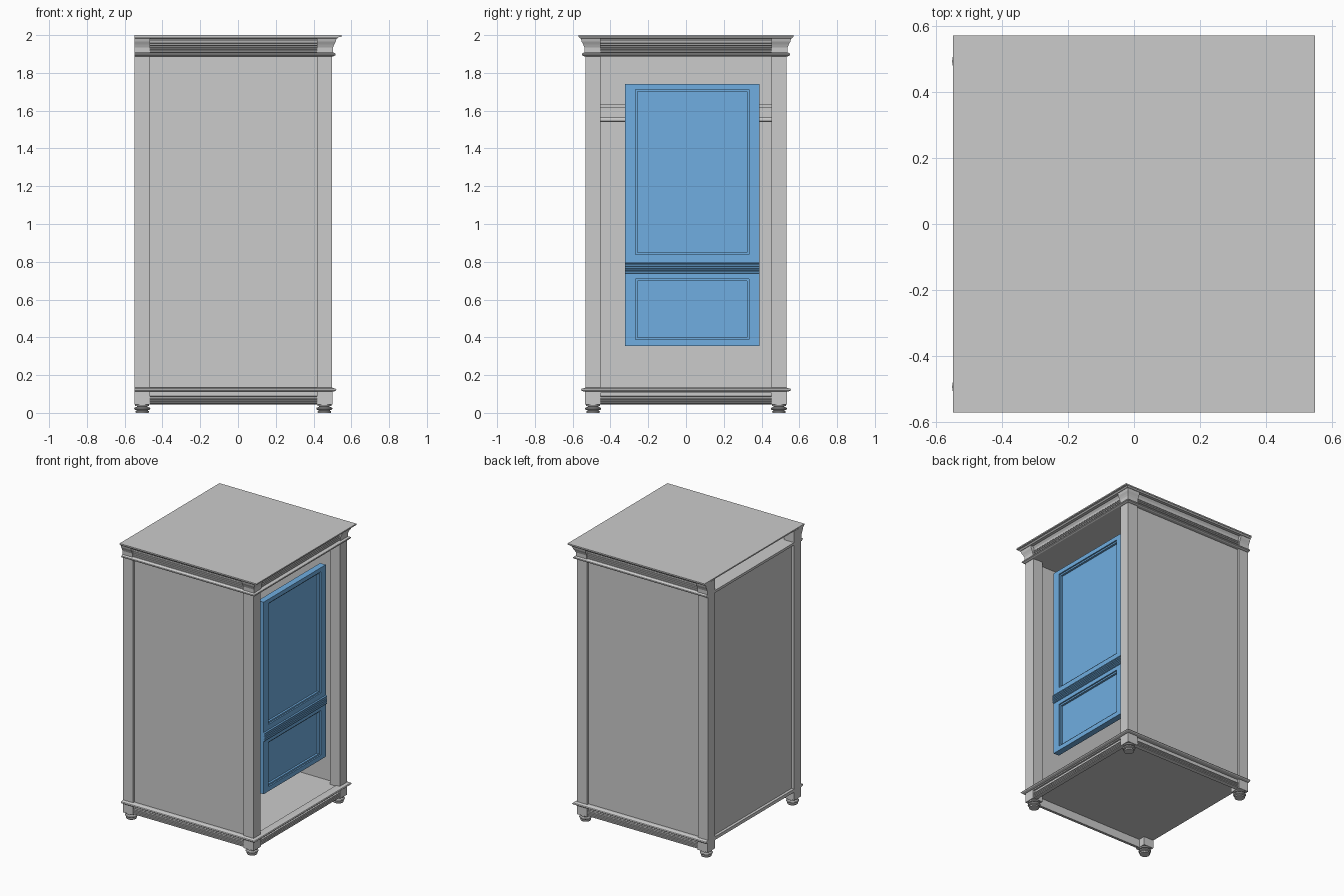
import bpy, bmesh, math

if "Cube" in bpy.data.objects:
    bpy.data.objects.remove(bpy.data.objects["Cube"])

XB, XF, Y = -0.547, 0.497, 0.532      # open back edge, post front, post side
POST = 0.08

def make(name, verts, faces, mat=None):
    me = bpy.data.meshes.new(name)
    bm = bmesh.new()
    vs = [bm.verts.new(v) for v in verts]
    for f in faces:
        bm.faces.new([vs[i] for i in f])
    bmesh.ops.recalc_face_normals(bm, faces=bm.faces)
    bm.to_mesh(me)
    bm.free()
    ob = bpy.data.objects.new(name, me)
    bpy.context.collection.objects.link(ob)
    if mat:
        me.materials.append(mat)
    return ob

def loft(name, levels, mat=None):
    """Stack of rectangles (z, x0, x1, y0, y1)."""
    verts = [p for z, x0, x1, y0, y1 in levels
             for p in ((x0, y0, z), (x1, y0, z), (x1, y1, z), (x0, y1, z))]
    n = len(levels)
    faces = [(0, 1, 2, 3), tuple(range(4 * n - 4, 4 * n))]
    for k in range(n - 1):
        for i in range(4):
            j = (i + 1) % 4
            faces.append((4*k + i, 4*k + j, 4*k + 4 + j, 4*k + 4 + i))
    return make(name, verts, faces, mat)

def box(name, x0, x1, y0, y1, z0, z1, mat=None):
    return loft(name, [(z0, x0, x1, y0, y1), (z1, x0, x1, y0, y1)], mat)

def u_mould(name, profile):
    """Mitred moulding round side, front and side; profile is (offset, z)."""
    n = len(profile)
    verts = []
    for xi, s in ((0, -1), (1, -1), (1, 1), (0, 1)):
        verts += [(XF + o if xi else XB, s * (Y + o), z) for o, z in profile]
    faces = [tuple(range(n)), tuple(range(3 * n, 4 * n))]
    for k in range(3):
        for i in range(n):
            j = (i + 1) % n
            faces.append((k*n + i, k*n + j, k*n + n + j, k*n + n + i))
    return make(name, verts, faces)

def reeds(z0, z1, count, o0, o1):
    """Outer profile of stacked reeds with narrow grooves."""
    h = (z1 - z0) / count
    pts = []
    for k in range(count):
        z = z0 + k * h
        pts += [(o0, z), (o1, z + .2*h), (o1, z + .8*h)]
    return pts + [(o0, z1)]

# Posts, corner blocks and turned feet
foot = [(0, 0), (.034, 0), (.036, .008), (.027, .013), (.040, .017), (.043, .023),
        (.040, .028), (.028, .032), (.028, .035), (.037, .037), (.037, .047), (0, .047)]
for s, side in ((-1, "left"), (1, "right")):
    for back in (False, True):
        tag = side + ("_back" if back else "_front")
        x0, x1 = (XB, XB + POST) if back else (XF - POST, XF)
        def rect(z, o):
            a, b = sorted((s * (Y - POST), s * (Y + o)))
            return (z, x0, x1 if back else x1 + o, a, b)
        loft("post_" + tag, [rect(.045, 0), rect(1.91, 0)])
        loft("cornice_block_" + tag, [rect(1.905, .005), rect(1.935, .006),
             rect(1.95, .012), rect(1.965, .02), rect(1.98, .024), rect(1.99, .024)])
        loft("base_block_" + tag, [rect(.045, .002), rect(.118, .002)])
        cx, cy, N = (x0 + x1) / 2, s * (Y - POST / 2), 24
        verts = [(cx + r * math.cos(2*math.pi*i/N), cy + r * math.sin(2*math.pi*i/N), z)
                 for r, z in foot[1:-1] for i in range(N)]
        m = len(foot) - 2
        faces = [tuple(range(N)), tuple(range((m - 1)*N, m*N))]
        faces += [(k*N + i, k*N + (i+1) % N, k*N + N + (i+1) % N, k*N + N + i)
                  for k in range(m - 1) for i in range(N)]
        ob = make("foot_" + tag, verts, faces)
        bpy.context.view_layer.objects.active = ob
        ob.select_set(True)
        bpy.ops.object.shade_smooth_by_angle(angle=math.radians(35))
        ob.select_set(False)
    # Side panel set back behind the posts
    a, b = sorted((s * (Y - .035), s * (Y - .015)))
    box("side_panel_" + side, XB + .02, XF - .02, a, b, .11, 1.91)

# Cornice: lower bead, reeded frieze, flaring top
u_mould("cornice_bead", [(-.03, 1.888), (.008, 1.888), (.018, 1.893), (.020, 1.898),
                         (.018, 1.903), (.006, 1.909), (-.03, 1.909)])
u_mould("cornice_frieze", [(-.03, 1.909)] + reeds(1.909, 1.955, 4, -.012, -.002)
        + [(-.008, 1.957), (-.005, 1.968), (.004, 1.98), (.015, 1.988), (-.03, 1.988)])
u_mould("cornice_top_mould", [(-.03, 1.982), (.028, 1.982), (.034, 1.988),
                              (.036, 1.994), (-.03, 1.994)])
box("top_board", XB, .547, -.57, .57, 1.991, 2.0)

# Base: bead and reeded plinth
u_mould("base_bead", [(-.03, .113), (.008, .113), (.02, .117), (.024, .122),
                      (.02, .128), (.0, .134), (-.03, .134)])
u_mould("plinth", [(-.03, .045)] + reeds(.048, .088, 4, -.014, -.004)
        + [(-.012, .09), (-.012, .115), (-.03, .115)])

# Inner boards, shelf and hanging rail
W = Y - .02
box("floor_board", XB, XF, -W, W, .105, .128)
box("ceiling_board", XB, XF, -W, W, 1.89, 1.908)
box("back_panel", XB + .02, XB + .035, -W, W, .12, 1.9)
box("shelf", XB + .03, 0.0, -W, W, 1.618, 1.632)
bpy.ops.mesh.primitive_cylinder_add(vertices=20, radius=.011, depth=2 * W,
                                    location=(-.05, 0, 1.552), rotation=(math.pi/2, 0, 0))
rail = bpy.context.object
rail.name = "hanging_rail"
bpy.ops.object.shade_smooth_by_angle(angle=math.radians(35))

# Door: frame, reeded lock rail, recessed panels with stepped moulding
blue = bpy.data.materials.new("door_blue")
blue.diffuse_color = (.16, .42, .75, 1)
blue.use_nodes = True
blue.node_tree.nodes["Principled BSDF"].inputs["Base Color"].default_value = blue.diffuse_color
D0, D1 = .385, .43
ya, yb, pa, pb = -.322, .388, -.268, .333
def door(name, y0, y1, z0, z1, x0=D0, x1=D1):
    box(name, x0, x1, y0, y1, z0, z1, blue)
door("door_stile_left", ya, pa, .355, 1.742)
door("door_stile_right", pb, yb, .355, 1.742)
for part, z0, z1 in (("bottom", .355, .388), ("middle", .71, .838), ("top", 1.712, 1.742)):
    door("door_rail_" + part, pa, pb, z0, z1)
for part, z0, z1 in (("lower", .388, .71), ("upper", .838, 1.712)):
    door("door_panel_" + part, pa, pb, z0, z1, D0 + .006, D1 - .025)
    t, x1 = .011, D1 - .01
    door("moulding_left_" + part, pa, pa + t, z0, z1, D0 + .01, x1)
    door("moulding_right_" + part, pb - t, pb, z0, z1, D0 + .01, x1)
    door("moulding_bottom_" + part, pa + t, pb - t, z0, z0 + t, D0 + .01, x1)
    door("moulding_top_" + part, pa + t, pb - t, z1 - t, z1, D0 + .01, x1)
loft("door_reeding", [(z, D1 - .01, D1 + .004 + o, ya, yb)
                      for o, z in reeds(.738, .80, 5, 0, .006)], blue)
